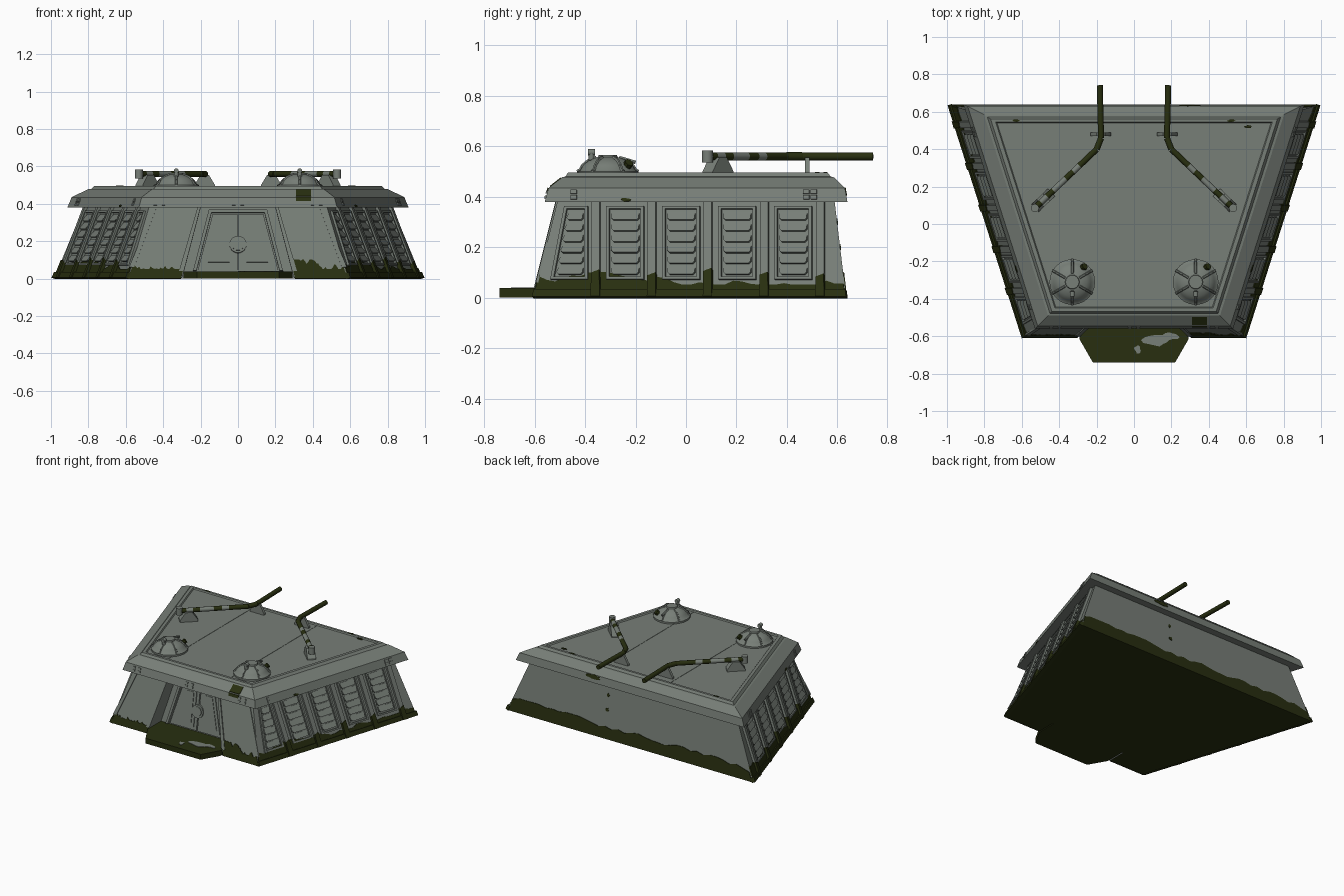
import bpy, bmesh, math, random
from mathutils import Vector

if "Cube" in bpy.data.objects:
    bpy.data.objects.remove(bpy.data.objects["Cube"])

random.seed(4)
CONCRETE, MOSS = 0, 1
mats = []
for nm, col in (("grey concrete", (0.185, 0.21, 0.185, 1)), ("dark moss", (0.021, 0.028, 0.005, 1))):
    m = bpy.data.materials.new(nm)
    m.diffuse_color = col
    m.use_nodes = True
    m.node_tree.nodes["Principled BSDF"].inputs["Base Color"].default_value = m.diffuse_color
    mats.append(m)
K = 0.3187      # sideways flare of the plan, per unit of depth


class Part:
    """A mesh being collected, then turned into one named object."""
    def __init__(self, name):
        self.name, self.bm = name, bmesh.new()

    def face(self, pts, mat=CONCRETE):
        f = self.bm.faces.new([self.bm.verts.new(p) for p in pts])
        f.material_index = mat

    def loft(self, rings, mat=CONCRETE):
        vs = [[self.bm.verts.new(p) for p in r] for r in rings]
        n = len(vs[0])
        fs = [self.bm.faces.new(vs[0][::-1]), self.bm.faces.new(vs[-1])]
        for a, b in zip(vs, vs[1:]):
            fs += [self.bm.faces.new((a[i], a[(i + 1) % n], b[(i + 1) % n], b[i])) for i in range(n)]
        for f in fs:
            f.material_index = mat

    def solid(self, place, poly, d0, d1, mat=CONCRETE):
        """Outline on a wall plane, thickened from depth d0 to d1 (d1 may vary per point)."""
        ds = d1 if isinstance(d1, (list, tuple)) else [d1] * len(poly)
        self.loft([[place(a, b, d0) for a, b in poly], [place(a, b, d) for (a, b), d in zip(poly, ds)]], mat)

    def tube(self, p, q, r, mat=CONCRETE, n=12, r2=None):
        p, q = Vector(p), Vector(q)
        rot = (q - p).to_track_quat('Z', 'Y')
        self.loft([[c + rot @ Vector((s * math.cos(t), s * math.sin(t), 0))
                    for t in (2 * math.pi * i / n for i in range(n))]
                   for c, s in ((p, r), (q, r2 or r))], mat)

    def blob(self, place, a, b, ra, rb, mat=MOSS, d=0.003):
        poly = []
        for i in range(14):
            t, k = i * math.pi / 7, random.uniform(0.65, 1.1)
            poly.append((a + ra * k * math.cos(t), b + rb * k * math.sin(t)))
        self.solid(place, poly, -0.002, d, mat)

    def done(self, smooth=False):
        bmesh.ops.remove_doubles(self.bm, verts=self.bm.verts, dist=1e-5)
        bmesh.ops.recalc_face_normals(self.bm, faces=self.bm.faces)
        me = bpy.data.meshes.new(self.name)
        self.bm.to_mesh(me)
        for m in mats:
            me.materials.append(m)
        ob = bpy.data.objects.new(self.name, me)
        bpy.context.collection.objects.link(ob)
        if smooth:
            bpy.context.view_layer.objects.active = ob
            ob.select_set(True)
            bpy.ops.object.shade_smooth_by_angle(angle=math.radians(35))
            ob.select_set(False)


# Wall planes: place(along, height, outward depth)
def side(s, x0=0.781, kz=0.3737):
    n = Vector((s, -K, kz)).normalized()
    return lambda a, z, d: Vector((s * (x0 + K * a - kz * z), a, z)) + n * d


def facing(sign, y0, kz):
    n = Vector((0, sign, kz)).normalized()
    return lambda a, z, d: Vector((a, y0 - sign * kz * z, z)) + n * d


front, back = facing(-1, -0.605, 0.25), facing(1, 0.635, 0.12)
door_plane = facing(-1, -0.47, 0.16)
roof = lambda a, b, d: Vector((a, b, 0.488 + d))


def corner(s, z, y):
    return Vector((s * (0.781 + K * y - 0.3737 * z), y, z))


def moss_band(part, place, a0, a1, b0, b1, d):
    """Wavy moss strip along the foot of a wall; a0..a1 at z=0, b0..b1 at z=0.08."""
    n, h, w = 36, 0.07, []
    for i in range(n + 1):
        h = min(0.1, max(0.05, h + random.uniform(-0.016, 0.016)))
        t = i / n
        w.append((a0 + (a1 - a0) * t, b0 + (b1 - b0) * t, h))
    for (p, q, h), (p2, q2, h2) in zip(w, w[1:]):
        part.solid(place, [(p, 0), (p2, 0), (q2, h2), (q, h)], -0.004, d, MOSS)


# Sloping walls with a doorway recess
H = 0.38
yf, yb = (-0.605, -0.605 + 0.25 * H), (0.635, 0.635 - 0.12 * H)
walls = Part("walls")
walls.face([corner(-1, 0, yb[0]), corner(1, 0, yb[0]), corner(1, H, yb[1]), corner(-1, H, yb[1])])
for s in (-1, 1):
    walls.face([corner(s, 0, yf[0]), corner(s, 0, yb[0]), corner(s, H, yb[1]), corner(s, H, yf[1])])
    walls.face([corner(s, 0, yf[0]), front(s * .3, 0, 0), front(s * .2, H, 0), corner(s, H, yf[1])])
    walls.face([front(s * .3, 0, 0), front(s * .2, H, 0), door_plane(s * .2, H, 0), door_plane(s * .3, 0, 0)])
walls.face([door_plane(x, z, 0) for x, z in ((-.3, 0), (.3, 0), (.2, H), (-.2, H))])
for z, i, m in ((0, 0, MOSS), (H, 1, CONCRETE)):
    w = .3 - .1 * i
    walls.face([corner(-1, z, yf[i]), front(-w, z, 0), door_plane(-w, z, 0), door_plane(w, z, 0),
                front(w, z, 0), corner(1, z, yf[i]), corner(1, z, yb[i]), corner(-1, z, yb[i])], m)
walls.done()

# Side wall ribs, framed louvre panels and mossy footing
ribs, louvres, moss = Part("wall_ribs"), Part("louvre_panels"), Part("moss_footing")
for s in (-1, 1):
    p = side(s)
    moss_band(moss, p, -0.603, 0.633, -0.585, 0.625, 0.005)
    moss.solid(p, [(-0.607, 0), (0.638, 0), (0.635, 0.03), (-0.6, 0.03)], -0.01, 0.014, MOSS)
    for y in (-0.355, -0.132, 0.09, 0.313, 0.535):
        h = random.uniform(0.07, 0.1)
        ribs.solid(p, [(y - .016, h), (y + .016, h), (y + .016, H), (y - .016, H)], -0.005, 0.016)
        ribs.solid(p, [(y - .018, 0), (y + .018, 0), (y + .016, h + .012), (y - .016, h)], -0.005, 0.02, MOSS)
    for i in range(5):
        y0, y1 = -0.535 + 0.222 * i, -0.387 + 0.222 * i
        skew = 0.19 if i == 0 else 0
        left = lambda z, o=0: (y0 + o + skew * (z - .07), z)
        for lo, hi in ((.07, .08), (.35, .36)):
            louvres.solid(p, [left(lo), (y1, lo), (y1, hi), left(hi)], -.003, .012)
        louvres.solid(p, [left(.08), left(.08, .012), left(.35, .012), left(.35)], -.003, .012)
        louvres.solid(p, [(y1 - .012, .08), (y1, .08), (y1, .35), (y1 - .012, .35)], -.003, .012)
        for k in range(6):      # louvre slats, tilted outward at the foot
            z = .09 + k * .043
            a, b = left(z, .02), left(z + .036, .02)
            louvres.solid(p, [(a[0] + .008, z), (y1 - .028, z), (y1 - .02, z + .008), (y1 - .02, z + .028),
                              (y1 - .028, z + .036), (b[0] + .008, z + .036), (b[0], z + .028), (a[0], z + .008)],
                          -.003, [.013, .013, .012, .005, .003, .003, .005, .012])
    # front wall: moss, doorway trim and corner post
    moss_band(moss, front, s * .59, s * .305, s * .56, s * .282, .005)
    ribs.solid(front, [(s * .315, .04), (s * .289, .04), (s * .2, H), (s * .216, H)], -.01, .008)
    ribs.solid(front, [(s * .582, .06), (s * .555, .06), (s * .435, H), (s * .452, H)], -.004, .006)
moss_band(moss, back, -.975, .975, -.945, .945, .004)
for x, z, r in ((.2, .3, .013), (.2, .2, .014)):
    moss.blob(back, x, z, r, r)
ribs.done()
louvres.done()

# Cornice and stepped roof with a sunken deck
def ring(z, y0, y1, x0):
    return [(s * (x0 + K * y), y, z) for s, y in ((-1, y0), (1, y0), (1, y1), (-1, y1))]


cornice = Part("cornice_and_roof")
cornice.loft([ring(.38, -.56, .64, .7085), ring(.435, -.545, .63, .6887), ring(.478, -.49, .585, .616),
              ring(.48, -.478, .573, .602), ring(.496, -.468, .562, .588), ring(.496, -.45, .545, .566),
              ring(.488, -.445, .54, .56)])
for s in (-1, 1):
    cornice.solid(roof, [(s * .248, -.445), (s * .254, -.445), (s * .254, .54), (s * .248, .54)], -.003, .002)
cf, cb = facing(-1, -.56 - .27 * .38, .27), facing(1, .64 + .18 * .38, .18)


def square(part, place, a, b, w, h, d, mat=CONCRETE):
    part.solid(place, [(a - w, b - h), (a + w, b - h), (a + w, b + h), (a - w, b + h)], -.003, d, mat)


for x in (-.42, 0, .42):        # bolt plates on the front cornice
    for dx in (-.022, .022):
        for z in (.398, .418):
            square(cornice, cf, x + dx, z, .009, .006, .006)
for s in (-1, 1):               # bolt plates on the side cornice
    cs = side(s, .845, .36)
    for y in (-.445, .478, .508):
        for z in (.398, .418):
            square(cornice, cs, y, z, .012, .008, .006)
    moss.blob(cs, -.24, .388, .02, .008)
cornice.done()

# Loose moss patches on cornice and roof rim
moss.blob(cb, .3, .42, .06, .016)
square(moss, cf, .35, .425, .04, .01, .004, MOSS)
slope = lambda a, b, d: Vector((a, b, .435 + (b + .545) * .78 + d))
square(moss, slope, .35, -.518, .04, .022, .004, MOSS)
rim = lambda a, b, d: Vector((a, b, .496 + d))
for x, y in ((-.63, .553), (.52, .553), (.61, .52)):
    moss.blob(rim, x, y, .022, .008)
moss.done()

# Door step, mossy with bare patches
step = Part("door_step")
plan = [(-.22, -.74), (.22, -.74), (.292, -.615), (.292, -.46), (-.292, -.46), (-.292, -.615)]
step.loft([[(x, y, z) for x, y in plan] for z in (0, .038)], MOSS)
flat = lambda a, b, d: Vector((a, b, .038 + d))
for a, b, ra, rb in ((.12, -.62, .075, .035), (.02, -.67, .02, .022), (.2, -.6, .05, .02)):
    step.blob(flat, a, b, ra, rb, CONCRETE)
step.done()

# Double door with frame, leaves and round lock
door = Part("door")
for s in (-1, 1):
    door.solid(door_plane, [(s * .24, .04), (s * .222, .04), (s * .138, .365), (s * .156, .365)], 0, .022)
    door.solid(door_plane, [(s * .004, .045), (s * .215, .045), (s * .135, .345), (s * .004, .345)], 0, .008)
    door.solid(door_plane, [(s * .025, .065), (s * .185, .065), (s * .118, .32), (s * .025, .32)], .006, .014)
    door.solid(door_plane, [(s * .045, .085), (s * .16, .085), (s * .102, .3), (s * .045, .3)], .012, .018)
door.solid(door_plane, [(-.15, .35), (.15, .35), (.145, .367), (-.145, .367)], 0, .022)
for r, d in ((.046, .024), (.034, .03)):
    door.solid(door_plane, [(r * math.cos(math.pi * (i + .5) / 6), .18 + r * math.sin(math.pi * (i + .5) / 6))
                            for i in range(12)], 0, d)
door.done()

# Ribbed roof domes with a small lookout knob
prof = [(.122, 0), (.122, .014), (.11, .02), (.1, .038), (.078, .057), (.045, .07), (.015, .075)]
for s, nm in ((-1, "left"), (1, "right")):
    dome, c = Part(nm + "_dome"), Vector((s * .33, -.31, .486))
    at = lambda r, t, z: c + Vector((r * math.cos(t), r * math.sin(t), z))
    dome.loft([[at(r, math.pi * i / 12, z) for i in range(24)] for r, z in prof])
    for k in range(6):
        t = math.pi * (k / 3 + 1 / 6)
        for (r, z), (r2, z2) in zip(prof[1:], prof[2:-1]):
            dome.tube(at(r, t, z), at(r2, t, z2), .007, n=6)
    dome.tube(c + Vector((0, 0, .06)), c + Vector((0, 0, .08)), .042, n=16, r2=.036)
    dome.tube(c + Vector((0, -.065, .05)), c + Vector((0, -.065, .088)), .012)
    dome.tube(c + Vector((0, -.078, .09)), c + Vector((0, -.05, .09)), .013)
    dome.tube(c + Vector((0, .05, .068)), c + Vector((0, .11, .05)), .008, n=6)
    dome.tube(c + Vector((.055, .075, .035)), c + Vector((.068, .085, .05)), .018, MOSS, 8)
    dome.done(True)

    # Bent roof pipe, patched with moss
    pipe = Part(nm + "_roof_pipe")
    e, b, tip = Vector((s * .53, .085, .56)), Vector((s * .178, .42, .56)), Vector((s * .183, .742, .56))
    b2 = Vector((s * .176, .46, .56))
    b1 = b + (e - b).normalized() * .03
    cuts = [0, .1, .2, .3, .5, .62, .72, 1]
    for i, (t0, t1) in enumerate(zip(cuts, cuts[1:])):
        pipe.tube(e.lerp(b1, t0), e.lerp(b1, t1), .016, MOSS if i % 2 == 0 else CONCRETE)
    pipe.tube(b1, b2, .0165, MOSS)
    pipe.tube(b2, tip, .016, MOSS)
    pipe.tube(e - Vector((0, 0, .024)), e + Vector((0, 0, .024)), .022)
    pipe.done(True)

    # Pipe supports
    sup = Part(nm + "_pipe_supports")
    for mid, ax, hw, th in ((Vector((s * .178, .48, 0)), Vector((1, 0, 0)), .055, .009),
                            (Vector((s * .485, .127, 0)), (b - e).normalized(), .06, .028)):
        sd = Vector((-ax.y, ax.x, 0)) * th
        sup.loft([[mid + ax * u + sd * k + Vector((0, 0, z)) for u, z in
                   ((-hw, .485), (hw, .485), (hw, .5), (.022, .555), (-.022, .555), (-hw, .5))] for k in (-1, 1)])
    sup.done()
